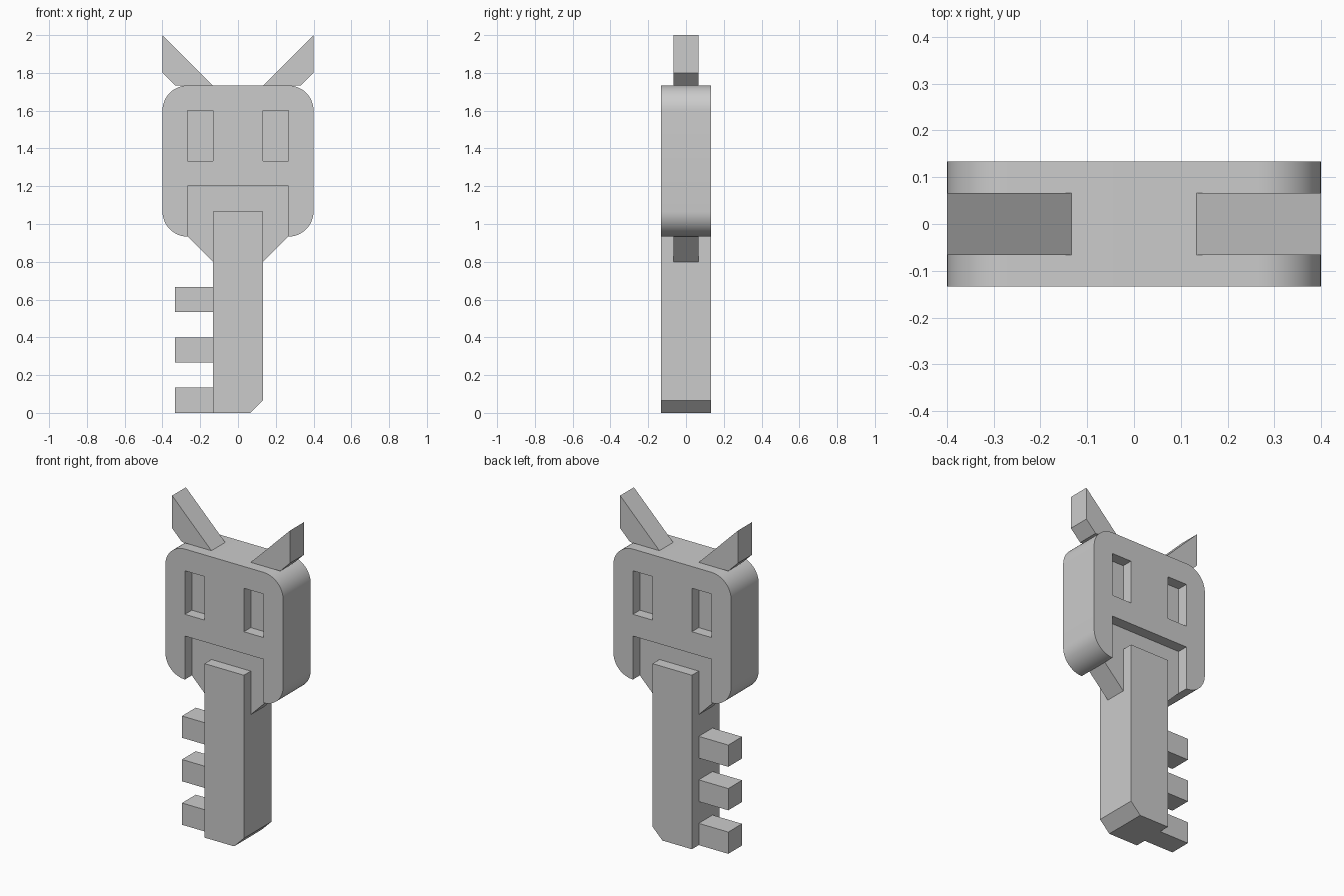
import bpy
import bmesh
import math

U = 2 / 15          # design module: every dimension is a multiple of it
FULL, HALF = U, U / 2

cube = bpy.data.objects.get("Cube")
if cube:
    bpy.data.objects.remove(cube, do_unlink=True)

grey = bpy.data.materials.new("plain_grey")
grey.use_nodes = True
grey.diffuse_color = (0.6, 0.6, 0.6, 1)
grey.node_tree.nodes["Principled BSDF"].inputs["Base Color"].default_value = (0.6, 0.6, 0.6, 1)


def plate(name, profile, y0, y1):
    """Extrude an x-z profile, given in modules, from y0 to y1."""
    bm = bmesh.new()
    face = bm.faces.new([bm.verts.new((x * U, y0, z * U)) for x, z in profile])
    extruded = bmesh.ops.extrude_face_region(bm, geom=[face])["geom"]
    verts = [v for v in extruded if isinstance(v, bmesh.types.BMVert)]
    bmesh.ops.translate(bm, vec=(0, y1 - y0, 0), verts=verts)
    bmesh.ops.recalc_face_normals(bm, faces=bm.faces)
    mesh = bpy.data.meshes.new(name)
    bm.to_mesh(mesh)
    bm.free()
    mesh.materials.append(grey)
    obj = bpy.data.objects.new(name, mesh)
    bpy.context.collection.objects.link(obj)
    return obj


def rect(x0, x1, z0, z1):
    return [(x0, z0), (x1, z0), (x1, z1), (x0, z1)]


def rounded(x0, x1, z0, z1, r, steps=12):
    points = []
    corners = [(x1 - r, z1 - r), (x0 + r, z1 - r), (x0 + r, z0 + r), (x1 - r, z0 + r)]
    for i, (cx, cz) in enumerate(corners):
        for k in range(steps + 1):
            a = (i + k / steps) * math.pi / 2
            points.append((cx + r * math.cos(a), cz + r * math.sin(a)))
    return points


def carve(obj, cutter):
    cutter.hide_render = True
    mod = obj.modifiers.new("recess", "BOOLEAN")
    mod.operation = "DIFFERENCE"
    mod.solver = "EXACT"
    mod.object = cutter
    bpy.context.view_layer.objects.active = obj
    bpy.ops.object.modifier_apply(modifier=mod.name)
    bpy.data.objects.remove(cutter, do_unlink=True)


# Head with eye and mouth recesses on both faces
head = plate("head", rounded(-3, 3, 7, 13, 1), -FULL, FULL)
for side in (-1, 1):
    for x in (-2, 1):
        carve(head, plate("eye_cutter", rect(x, x + 1, 10, 12), side * HALF, side * 2 * FULL))
    carve(head, plate("mouth_cutter", rect(-2, 2, 6, 9), side * HALF, side * 2 * FULL))

bpy.ops.object.select_all(action="DESELECT")
head.select_set(True)
bpy.context.view_layer.objects.active = head
bpy.ops.object.shade_smooth_by_angle(angle=math.radians(30))

# Tapered jaw below the head
plate("jaw", [(-2, 7), (-1, 6), (1, 6), (2, 7)], -HALF, HALF)

# Horns
for name, s in (("left_horn", 1), ("right_horn", -1)):
    plate(name, [(s, 13), (2.5 * s, 13), (3 * s, 13.5), (3 * s, 15)], -HALF, HALF)

# Key shaft with one clipped corner
plate("shaft", [(-1, 0), (0.5, 0), (1, 0.5), (1, 8), (-1, 8)], -FULL, FULL)

# Key teeth
for i in range(3):
    plate(f"tooth_{i + 1}", rect(-2.5, -1, 2 * i, 2 * i + 1), -HALF, HALF)
